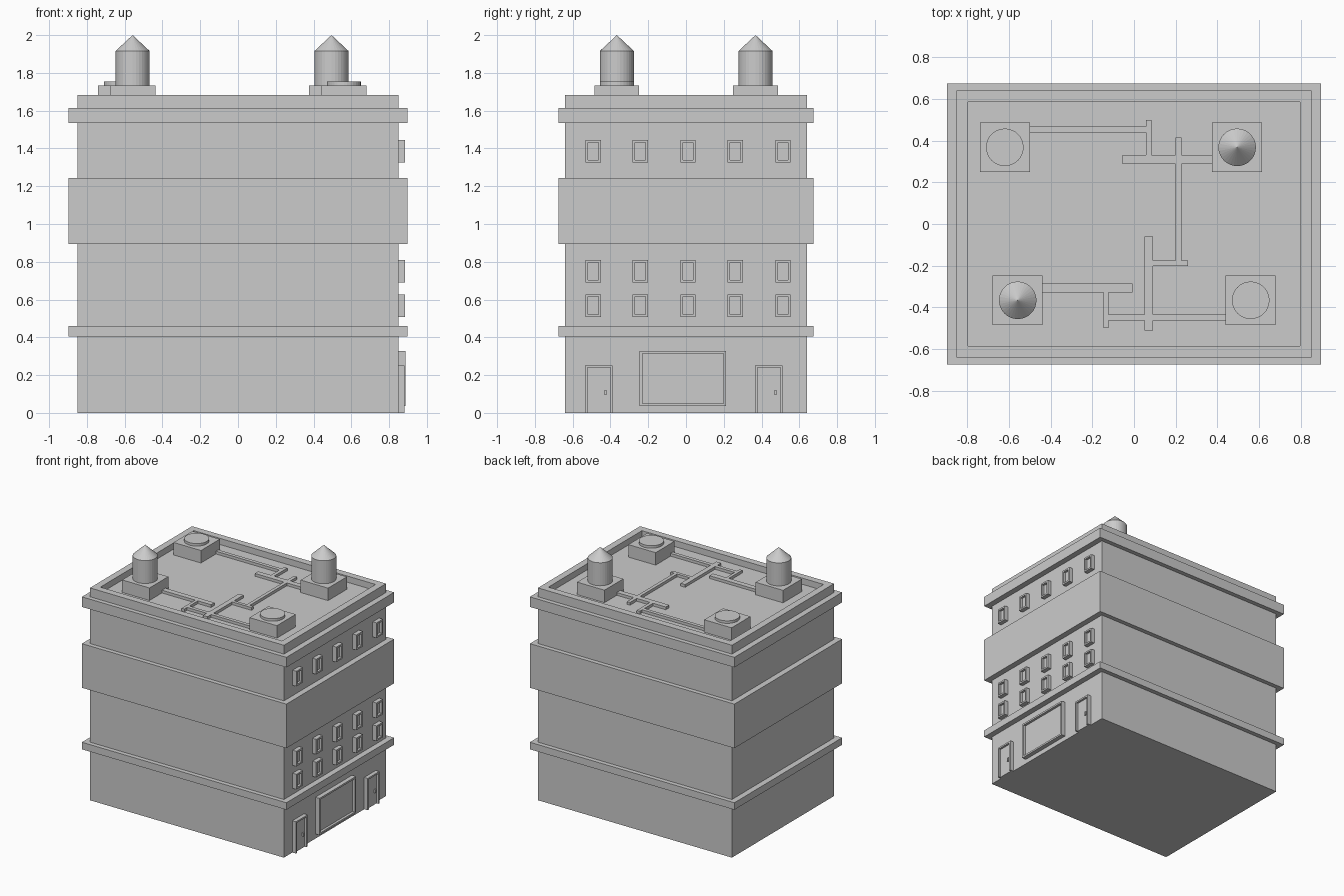
import bpy, bmesh
from mathutils import Matrix

if "Cube" in bpy.data.objects:
    bpy.data.objects.remove(bpy.data.objects["Cube"], do_unlink=True)

grey = bpy.data.materials.new("plain grey")
grey.use_nodes = True
GREY = (0.6, 0.6, 0.6, 1)
grey.diffuse_color = GREY
grey.node_tree.nodes["Principled BSDF"].inputs["Base Color"].default_value = GREY


def finish(name, bm):
    bmesh.ops.recalc_face_normals(bm, faces=bm.faces[:])
    mesh = bpy.data.meshes.new(name)
    bm.to_mesh(mesh)
    bm.free()
    mesh.materials.append(grey)
    obj = bpy.data.objects.new(name, mesh)
    bpy.context.collection.objects.link(obj)
    return obj


def add_box(bm, x0, x1, y0, y1, z0, z1):
    centre = Matrix.Translation(((x0 + x1) / 2, (y0 + y1) / 2, (z0 + z1) / 2))
    size = Matrix.Diagonal((x1 - x0, y1 - y0, z1 - z0, 1))
    bmesh.ops.create_cube(bm, size=1, matrix=centre @ size)


def add_cone(bm, x, y, z0, z1, r0, r1):
    bmesh.ops.create_cone(bm, cap_ends=True, segments=32, radius1=r0, radius2=r1,
                          depth=z1 - z0, matrix=Matrix.Translation((x, y, (z0 + z1) / 2)))


def add_frame(bm, x0, x1, y0, y1, z0, z1, t, bottom=True):
    # Two jambs, a head and an optional sill
    add_box(bm, x0, x1, y0, y0 + t, z0, z1)
    add_box(bm, x0, x1, y1 - t, y1, z0, z1)
    add_box(bm, x0, x1, y0 + t, y1 - t, z1 - t, z1)
    if bottom:
        add_box(bm, x0, x1, y0 + t, y1 - t, z0, z0 + t)


# Building shell: rectangular rings from the ground up, over the parapet to the roof
WALL_X, WALL_Y = 0.851, 0.64
OUT, INSET = 0.046, -0.054
ROOF = 1.635
profile = [(0, 0), (0, 0.405), (OUT, 0.405), (OUT, 0.461), (0, 0.461),
           (0, 0.893), (OUT, 0.893), (OUT, 1.243), (0, 1.243),
           (0, 1.534), (OUT, 1.534), (OUT, 1.614), (0, 1.614),
           (0, 1.684), (INSET, 1.684), (INSET, ROOF)]
bm = bmesh.new()
rings = []
for off, z in profile:
    x, y = WALL_X + off, WALL_Y + min(off, 0.035)
    rings.append([bm.verts.new((sx * x, sy * y, z))
                  for sx, sy in ((-1, -1), (1, -1), (1, 1), (-1, 1))])
for low, high in zip(rings, rings[1:]):
    for i in range(4):
        j = (i + 1) % 4
        bm.faces.new((low[i], low[j], high[j], high[i]))
bm.faces.new(rings[0][::-1])
bm.faces.new(rings[-1])
finish("building_shell", bm)

# Windows on the street side
bm = bmesh.new()
for y in (-0.491, -0.242, 0.01, 0.261, 0.513):
    for z in (0.568, 0.75, 1.385):
        add_frame(bm, WALL_X, 0.884, y - 0.04, y + 0.04, z - 0.06, z + 0.06, 0.013)
        add_box(bm, WALL_X, 0.865, y - 0.027, y + 0.027, z - 0.047, z + 0.047)
finish("windows", bm)

# Shop window
bm = bmesh.new()
add_frame(bm, WALL_X, 0.886, -0.245, 0.213, 0.037, 0.328, 0.014)
add_box(bm, WALL_X, 0.866, -0.231, 0.199, 0.051, 0.314)
finish("shop_window", bm)

# Doors with handles
for name, y in (("right_door", 0.439), ("left_door", -0.461)):
    bm = bmesh.new()
    add_frame(bm, WALL_X, 0.882, y - 0.073, y + 0.073, 0, 0.252, 0.013, False)
    add_box(bm, WALL_X, 0.866, y - 0.06, y + 0.06, 0, 0.239)
    add_box(bm, 0.866, 0.878, y + 0.029, y + 0.041, 0.095, 0.122)
    finish(name, bm)

# Roof units: a plinth carrying either a pointed tank or a low vent disc
units = [("back_tank", 0.495, 0.368, True), ("front_tank", -0.558, -0.366, True),
         ("back_vent", -0.62, 0.368, False), ("front_vent", 0.56, -0.366, False)]
TOP = 1.734
for name, x, y, tank in units:
    bm = bmesh.new()
    add_box(bm, x - 0.12, x + 0.12, y - 0.118, y + 0.118, ROOF, TOP)
    finish(name + "_plinth", bm)
    bm = bmesh.new()
    if tank:
        add_cone(bm, x, y, TOP, 1.916, 0.09, 0.09)
        add_cone(bm, x, y, 1.916, 2.0, 0.09, 0)
    else:
        add_cone(bm, x, y, TOP, 1.754, 0.09, 0.09)
    finish(name, bm)

# Roof pipes: x range, y range
pipes = [(-0.5, 0.057, 0.438, 0.467), (0.057, 0.084, 0.332, 0.498),
         (-0.055, 0.375, 0.289, 0.332), (0.2, 0.227, 0.332, 0.416),
         (0.2, 0.227, -0.175, 0.289), (0.09, 0.258, -0.201, -0.175),
         (0.05, 0.09, -0.51, -0.06), (0.09, 0.44, -0.464, -0.435),
         (-0.122, 0.05, -0.464, -0.435), (-0.146, -0.122, -0.498, -0.328),
         (-0.438, -0.007, -0.328, -0.285)]
bm = bmesh.new()
for x0, x1, y0, y1 in pipes:
    add_box(bm, x0, x1, y0, y1, ROOF, ROOF + 0.022)
finish("roof_pipes", bm)
